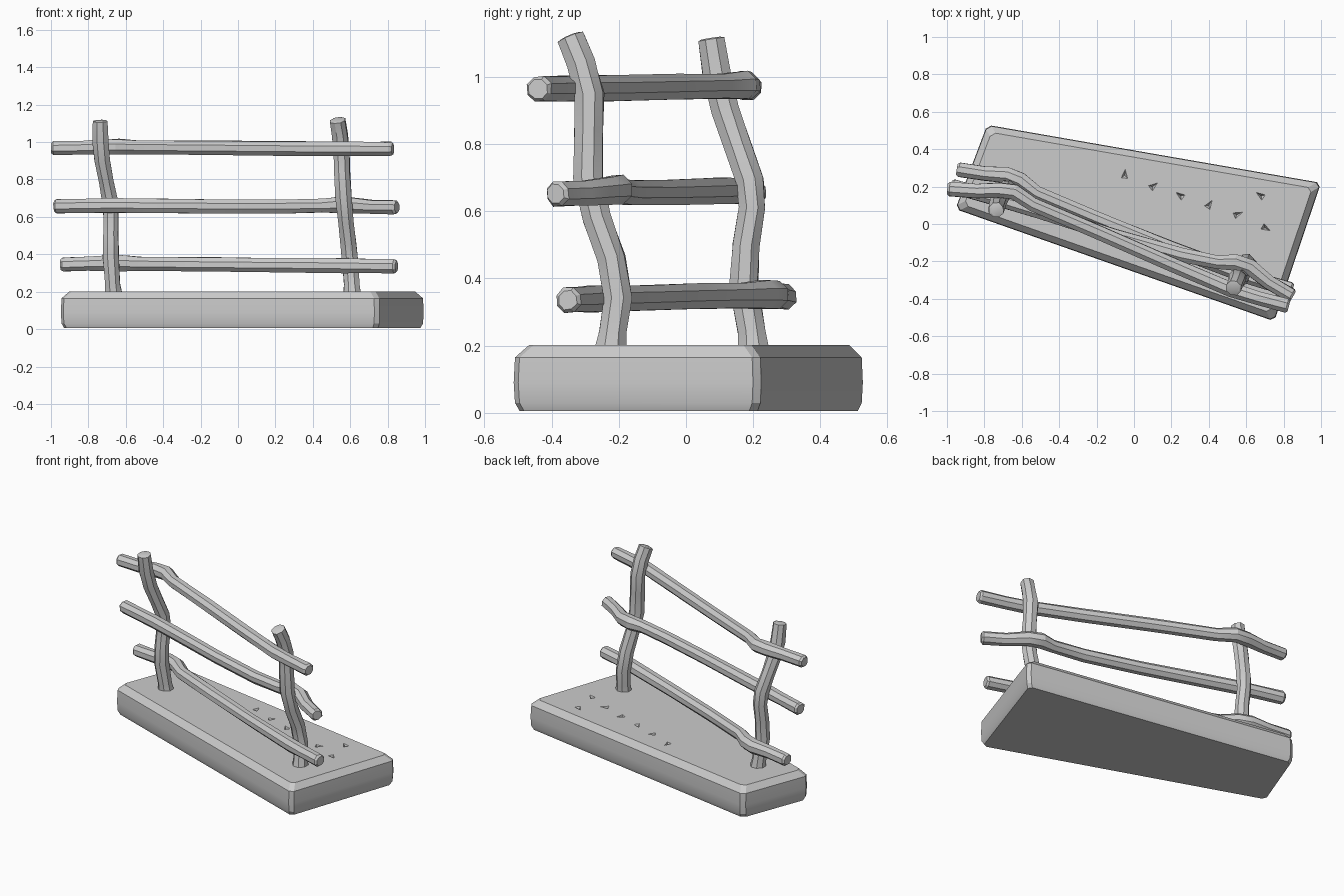
import bpy, bmesh, math, random
from mathutils import Vector

if "Cube" in bpy.data.objects:
    bpy.data.objects.remove(bpy.data.objects["Cube"])

random.seed(4)


def finish(name, bm, angle=22):
    bmesh.ops.recalc_face_normals(bm, faces=bm.faces)
    mesh = bpy.data.meshes.new(name)
    bm.to_mesh(mesh)
    bm.free()
    ob = bpy.data.objects.new(name, mesh)
    bpy.context.collection.objects.link(ob)
    bpy.ops.object.select_all(action='DESELECT')
    ob.select_set(True)
    bpy.context.view_layer.objects.active = ob
    bpy.ops.object.shade_smooth_by_angle(angle=math.radians(angle))
    return ob


def loft(bm, rings):
    rings = [[bm.verts.new(p) for p in r] for r in rings]
    n = len(rings[0])
    for a, b in zip(rings, rings[1:]):
        for i in range(n):
            bm.faces.new((a[i], a[(i + 1) % n], b[(i + 1) % n], b[i]))
    bm.faces.new(rings[0][::-1])
    bm.faces.new(rings[-1])


def branch(name, points, radius, sides=8, chamfer=0.012):
    """Whittled round stick; each point is (x, y, z[, radius factor])."""
    pts = [Vector(p[:3]) for p in points]
    fac = [p[3] if len(p) > 3 else 1.0 for p in points]
    # extra rings give the chamfered ends
    d0, d1 = (pts[1] - pts[0]).normalized(), (pts[-1] - pts[-2]).normalized()
    pts = [pts[0], pts[0] + d0 * chamfer] + pts[1:-1] + [pts[-1] - d1 * chamfer, pts[-1]]
    fac = [fac[0] * 0.75] + fac + [fac[-1] * 0.75]
    rings = []
    side = None
    for i, p in enumerate(pts):
        t = (pts[min(i + 1, len(pts) - 1)] - pts[max(i - 1, 0)]).normalized()
        if side is None:
            side = t.orthogonal().normalized()
        side = (side - t * side.dot(t)).normalized()
        up = t.cross(side)
        ring = []
        for k in range(sides):
            a = 2 * math.pi * (k + 0.5) / sides
            r = radius * fac[i] * random.uniform(0.95, 1.06)
            ring.append(p + (side * math.cos(a) + up * math.sin(a)) * r)
        rings.append(ring)
    bm = bmesh.new()
    loft(bm, rings)
    return finish(name, bm)


# Base slab: skewed four-sided outline with clipped corners
CORNERS = [Vector(c) for c in ((-0.955, 0.08), (0.75, -0.52), (1.0, 0.22), (-0.785, 0.53))]


def outline(inset, z, clip=0.022):
    n = 4
    quad = []
    for i in range(n):
        a, b, c = CORNERS[i - 1], CORNERS[i], CORNERS[(i + 1) % n]
        e, f = (b - a).normalized(), (c - b).normalized()
        m = Vector((-e.y - f.y, e.x + f.x)).normalized()
        quad.append(b + m * inset / m.dot(Vector((-e.y, e.x))))
    ring = []
    for i in range(n):
        p = quad[i]
        for q in (quad[i - 1], quad[(i + 1) % n]):
            v = p + (q - p).normalized() * clip
            ring.append((v.x, v.y, z))
    return ring


bm = bmesh.new()
loft(bm, [outline(0.014, 0.005), outline(0.003, 0.03), outline(0, 0.09),
          outline(0.003, 0.165), outline(0.036, 0.202)])
base = finish("base_slab", bm)

# Small chipped pits scattered over the base top
bm = bmesh.new()
for x, y in ((-0.05, 0.26), (0.1, 0.2), (0.25, 0.15), (0.4, 0.1),
             (0.55, 0.05), (0.68, 0.15), (0.7, -0.02)):
    turn = random.uniform(0, 6.28)
    top = [bm.verts.new((x + r * math.cos(turn + a), y + r * math.sin(turn + a), 0.215))
           for a, r in ((0, 0.05), (2.3, 0.035), (4.0, 0.035))]
    tip = bm.verts.new((x, y, 0.178))
    bm.faces.new(top)
    for i in range(3):
        bm.faces.new((top[i], tip, top[(i + 1) % 3]))
cutter = finish("chip_cutter", bm)
cutter.hide_render = True
mod = base.modifiers.new("chips", 'BOOLEAN')
mod.operation = 'DIFFERENCE'
mod.solver = 'EXACT'
mod.object = cutter
bpy.context.view_layer.objects.active = base
bpy.ops.object.modifier_apply(modifier=mod.name)
bpy.data.objects.remove(cutter)

# Crooked uprights
branch("left_post", [
    (-0.665, 0.20, 0.18, 1.15), (-0.67, 0.195, 0.24), (-0.68, 0.172, 0.38, 1.05),
    (-0.68, 0.178, 0.50), (-0.68, 0.197, 0.61), (-0.685, 0.19, 0.69, 1.05),
    (-0.705, 0.155, 0.79), (-0.727, 0.118, 0.90, 1.03), (-0.735, 0.092, 1.0, 1.03),
    (-0.738, 0.074, 1.115, 0.97)], 0.043, chamfer=0.004)
branch("right_post", [
    (0.61, -0.225, 0.18, 1.15), (0.607, -0.218, 0.24), (0.60, -0.203, 0.34, 1.05),
    (0.59, -0.222, 0.46), (0.575, -0.265, 0.58), (0.565, -0.292, 0.70, 1.05),
    (0.557, -0.29, 0.84), (0.552, -0.288, 0.95, 1.05), (0.545, -0.312, 1.04),
    (0.532, -0.345, 1.12, 0.97)], 0.044, chamfer=0.004)

# Rails woven alternately behind and in front of the uprights
branch("top_rail", [
    (-0.998, 0.187, 0.967), (-0.84, 0.176, 0.97), (-0.72, 0.18, 0.975, 1.1),
    (-0.64, 0.17, 0.975, 1.1), (-0.54, 0.105, 0.973), (-0.2, -0.04, 0.97),
    (0.2, -0.215, 0.966), (0.52, -0.352, 0.964, 1.05), (0.66, -0.395, 0.964),
    (0.828, -0.44, 0.963)], 0.04)
branch("middle_rail", [
    (-0.98, 0.205, 0.657), (-0.82, 0.16, 0.66), (-0.68, 0.118, 0.662, 1.05),
    (-0.5, 0.062, 0.66), (-0.1, -0.065, 0.657), (0.25, -0.165, 0.656),
    (0.45, -0.205, 0.66), (0.54, -0.205, 0.664, 1.15), (0.62, -0.23, 0.66, 1.1),
    (0.72, -0.312, 0.653), (0.85, -0.388, 0.652)], 0.04)
branch("bottom_rail", [
    (-0.947, 0.292, 0.345), (-0.8, 0.27, 0.35), (-0.68, 0.262, 0.352, 1.12),
    (-0.61, 0.235, 0.352, 1.12), (-0.52, 0.165, 0.35), (-0.2, 0.03, 0.347),
    (0.2, -0.13, 0.343), (0.58, -0.274, 0.34, 1.05), (0.7, -0.31, 0.337),
    (0.848, -0.352, 0.336)], 0.04)
